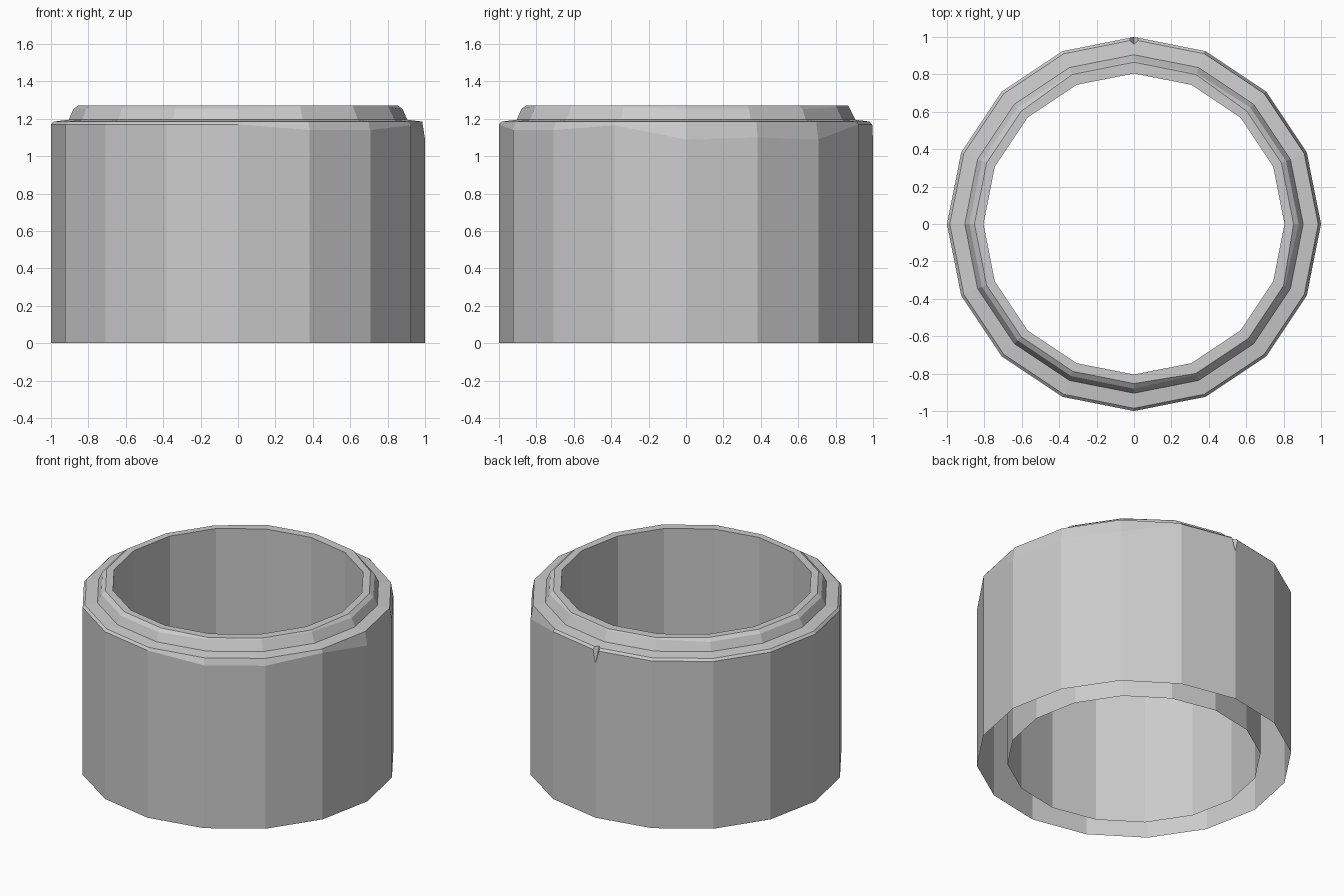
import bpy
import bmesh
from math import cos, sin, pi

cube = bpy.data.objects.get("Cube")
if cube:
    bpy.data.objects.remove(cube, do_unlink=True)

SIDES = 16
STEP = 2 * pi / SIDES
NOTCH = 4            # corner at the back that carries the small nick
NICK_WIDTH = 0.022   # half width of the nick, in radians

# One plain grey finish
grey = bpy.data.materials.new("plain grey")
grey.use_nodes = True
colour = (0.6, 0.6, 0.6, 1)
grey.diffuse_color = colour
grey.node_tree.nodes["Principled BSDF"].inputs["Base Color"].default_value = colour

# Height of the chamfer's lower edge where it is worn deeper than usual
worn = {0: 1.09, 1: 1.1, 2: 1.09, 13: 1.14, 14: 1.14, 15: 1.165}
# Corners where the lip keeps a sharp edge instead of a bevel
sharp_lip = {3, 4, 5, 13, 14, 15}


def profile(corner):
    """Radius and height, from the outer foot over the lip to the inner foot."""
    low = worn.get(corner, 1.17)
    if corner in sharp_lip:
        lip = [(0.872, 1.262), (0.865, 1.272)]
    else:
        lip = [(0.88, 1.252), (0.853, 1.272)]
    return [(1, 0), (1, low), (0.985, 1.185), (0.905, 1.195)] + lip + [(0.805, 1.272), (0.805, 0)]


# Columns around the ring, with two extra ones beside the nick
columns = []
for corner in range(SIDES):
    angle, shape = corner * STEP, profile(corner)
    if corner == NOTCH:
        on_chord = cos(STEP / 2) / cos(STEP / 2 - NICK_WIDTH)
        side = [(r * on_chord, z) for r, z in shape]
        shape[1], shape[2] = (1, 1.08), (0.96, 1.187)
        columns += [(angle - NICK_WIDTH, side), (angle, shape), (angle + NICK_WIDTH, side)]
    else:
        columns.append((angle, shape))

# Thin open-bottomed shell: outer wall, chamfer, ledge, lip and inner wall
bm = bmesh.new()
grid = [[bm.verts.new((r * cos(a), r * sin(a), z)) for r, z in shape] for a, shape in columns]
for i, here in enumerate(grid):
    there = grid[(i + 1) % len(grid)]
    for j in range(len(here) - 1):
        bm.faces.new((here[j], there[j], there[j + 1], here[j + 1]))

mesh = bpy.data.meshes.new("ring_sleeve")
bm.to_mesh(mesh)
bm.free()
mesh.materials.append(grey)
bpy.context.collection.objects.link(bpy.data.objects.new("ring_sleeve", mesh))
